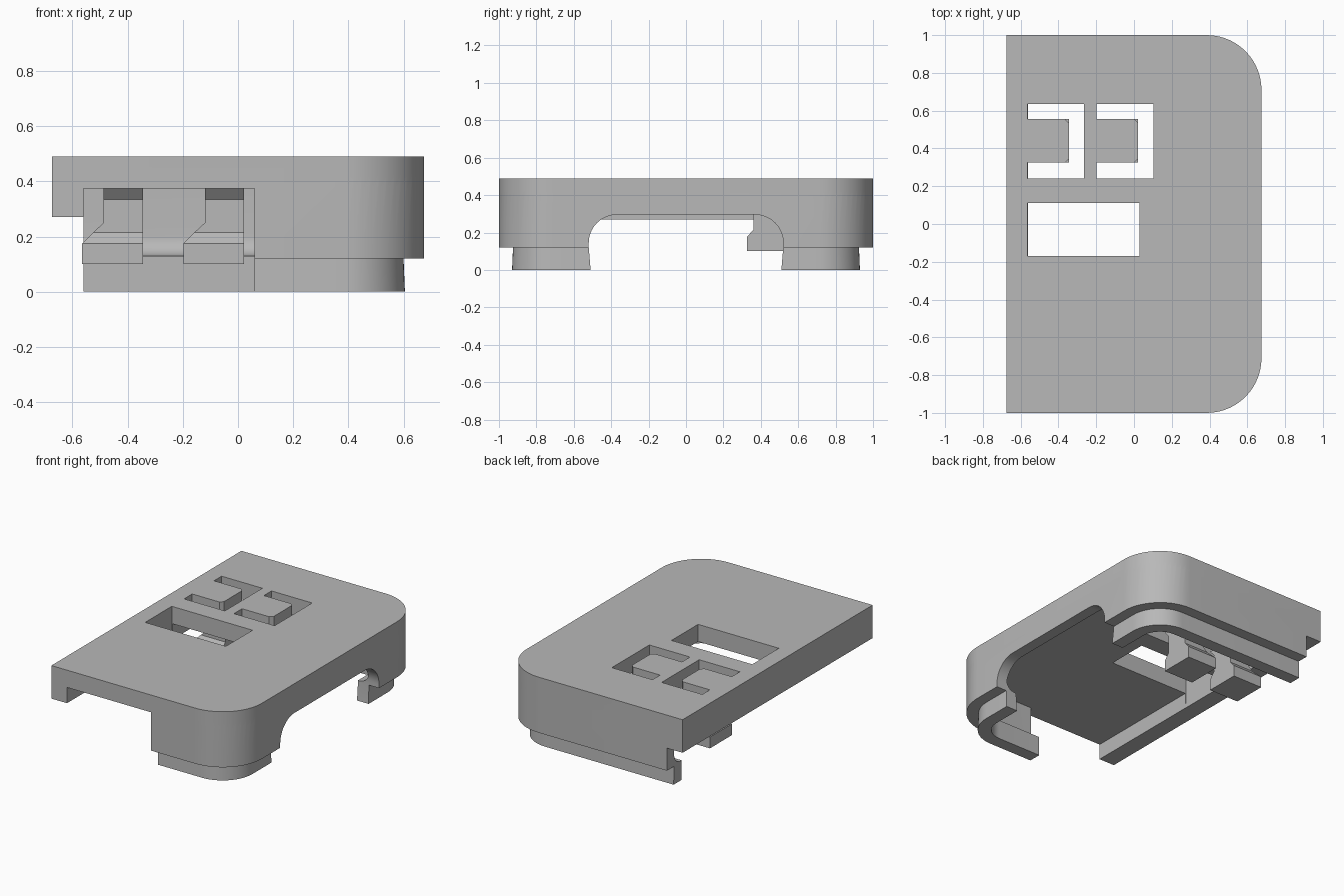
import bpy, bmesh, math
from mathutils import Vector

if "Cube" in bpy.data.objects:
    bpy.data.objects.remove(bpy.data.objects["Cube"], do_unlink=True)

HALF_X, R = 0.675, 0.29          # half width, corner radius
CEILING, TOP = 0.375, 0.49       # underside and top of the plate
RIB_X, WALL_END = -0.56, 0.06    # inner rib face, front wall end

grey = bpy.data.materials.new("grey_plastic")
grey.use_nodes = True
grey.diffuse_color = (0.48, 0.48, 0.48, 1)
grey.node_tree.nodes["Principled BSDF"].inputs["Base Color"].default_value = grey.diffuse_color


def arc(cx, cy, r, a0, a1, n=14):
    angles = [math.radians(a0 + (a1 - a0) * i / n) for i in range(n + 1)]
    return [(cx + r * math.cos(a), cy + r * math.sin(a)) for a in angles]


def loft(name, rings):
    """Skin a list of equal closed rings and cap both ends."""
    bm = bmesh.new()
    rows = [[bm.verts.new(p) for p in ring] for ring in rings]
    for a, b in zip(rows, rows[1:]):
        for i in range(len(a)):
            j = (i + 1) % len(a)
            bm.faces.new((a[i], a[j], b[j], b[i]))
    bm.faces.new(rows[0])
    bm.faces.new(rows[-1])
    bmesh.ops.recalc_face_normals(bm, faces=bm.faces)
    mesh = bpy.data.meshes.new(name)
    bm.to_mesh(mesh)
    bm.free()
    mesh.materials.append(grey)
    obj = bpy.data.objects.new(name, mesh)
    bpy.context.collection.objects.link(obj)
    return obj


def prism(name, outline, z0, z1):
    return loft(name, [[(x, y, z) for x, y in outline] for z in (z0, z1)])


def rect(x0, x1, y0, y1):
    return [(x0, y0), (x1, y0), (x1, y1), (x0, y1)]


def combine(target, other, operation):
    """Apply a boolean and discard the second object."""
    mod = target.modifiers.new("combine", "BOOLEAN")
    mod.operation, mod.object, mod.solver = operation, other, "EXACT"
    bpy.context.view_layer.objects.active = target
    bpy.ops.object.modifier_apply(modifier=mod.name)
    bpy.data.objects.remove(other, do_unlink=True)


def corners(d):
    """The two rounded corners of the outline, inset by d."""
    cx, cy = HALF_X - R, 1 - R
    return arc(cx, cy, R - d, 90, 0) + arc(cx, -cy, R - d, 0, -90)


# Top plate with two rounded corners
cover = prism("cover", [(-HALF_X, -1), (-HALF_X, 1)] + corners(0), CEILING, TOP)

# Wall section (inset, height): skirt, drafted lip and snap groove
section = [(0, 0.43), (0, 0.12), (0.075, 0.12), (0.07, 0), (0.155, 0), (0.155, 0.13)]
section += arc(0.145, 0.2, 0.07, 270, 180, 8) + [(0.075, 0.43)]
paths = [([(RIB_X, 1 - d)] + corners(d) + [(WALL_END, d - 1)], z) for d, z in section]
wall = loft("wall", [[(*path[i], z) for path, z in paths] for i in range(len(paths[0][0]))])

# Arched opening through the side wall
profile = [(0.51, -0.05), (0.51, 0), (0.52, 0.12)] + arc(0.37, 0.145, 0.15, 0, 90)
profile += [(-y, z) for y, z in reversed(profile)]
arch = loft("arch_cutter", [[(x, y, z) for y, z in profile] for x in (0.3, 0.8)])
combine(wall, arch, "DIFFERENCE")
combine(cover, wall, "UNION")

# Long rib along the straight side
rib = prism("rib", rect(-HALF_X, RIB_X, -1, 1), 0.27, 0.43)
combine(cover, rib, "UNION")

# Rectangular window
window = prism("window_cutter", rect(-0.565, 0.03, -0.17, 0.11), 0.3, 0.6)
combine(cover, window, "DIFFERENCE")

# Two C-shaped slots, each leaving a tongue with a clip hook beneath
Y0, Y1, LENGTH = 0.325, 0.555, 0.22
for label, x0 in (("outer", -0.565), ("inner", -0.198)):
    x1, c = x0 + LENGTH, 0.02
    tongue = [(x0, Y0), (x1 - c, Y0), (x1, Y0 + c), (x1, Y1 - c), (x1 - c, Y1), (x0, Y1)]
    slot = [(x0, 0.635), (x0 + 0.3, 0.635), (x0 + 0.3, 0.24), (x0, 0.24)]
    combine(cover, prism("slot_cutter", slot + tongue, 0.3, 0.6), "DIFFERENCE")
    # Hook layers: height, inset on the rib side, inset on both ends
    layers = [(0.1, 0, 0), (0.175, 0, 0), (0.215, 0.04, 0.035),
              (0.25, 0.078, 0.035), (0.335, 0.078, 0.035), (CEILING, 0.078, 0)]
    loft(label + "_clip_hook", [[(x, y, z) for x, y in rect(x0 + a, x1, Y0 + b, Y1 - b)]
                                for z, a, b in layers])

# Smooth the rounded corners, keep the edges sharp
bpy.ops.object.select_all(action="DESELECT")
cover.select_set(True)
bpy.context.view_layer.objects.active = cover
bpy.ops.object.shade_smooth_by_angle(angle=math.radians(30))
